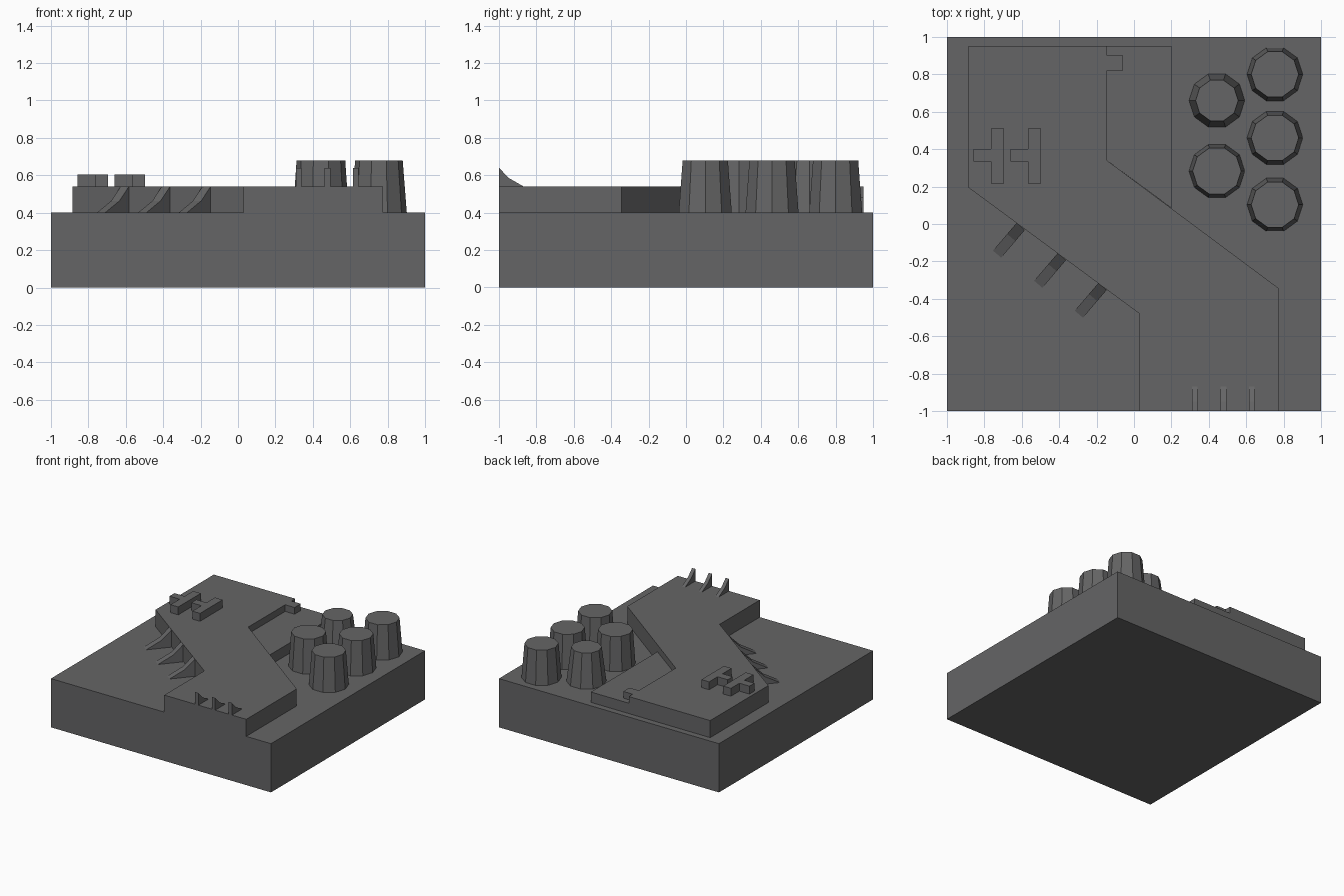
import bpy, bmesh, math
from mathutils import Matrix, Vector

if "Cube" in bpy.data.objects:
    bpy.data.objects.remove(bpy.data.objects["Cube"])

stone = bpy.data.materials.new("dark grey")
stone.diffuse_color = (0.13, 0.13, 0.132, 1)
stone.use_nodes = True
stone.node_tree.nodes["Principled BSDF"].inputs["Base Color"].default_value = stone.diffuse_color


def finish(bm, name):
    bmesh.ops.recalc_face_normals(bm, faces=bm.faces)
    mesh = bpy.data.meshes.new(name)
    bm.to_mesh(mesh)
    bm.free()
    mesh.materials.append(stone)
    obj = bpy.data.objects.new(name, mesh)
    bpy.context.collection.objects.link(obj)
    return obj


def prism(name, outline, start, depth):
    """Extrude a flat outline of 3D points from start along depth."""
    bm = bmesh.new()
    face = bm.faces.new([bm.verts.new(Vector(p) + Vector(start)) for p in outline])
    res = bmesh.ops.extrude_face_region(bm, geom=[face], use_keep_orig=True)
    verts = [v for v in res["geom"] if isinstance(v, bmesh.types.BMVert)]
    bmesh.ops.translate(bm, verts=verts, vec=depth)
    return finish(bm, name)


def slab(name, points, z0, z1):
    return prism(name, [(x, y, 0) for x, y in points], (0, 0, z0), (0, 0, z1 - z0))


def fin(name, foot, direction, length, width, z0, height):
    """Concave buttress: tall at foot, dropping to z0 along direction."""
    d = Vector((direction[0], direction[1], 0)).normalized()
    side = Vector((-d.y, d.x, 0)) * width
    profile = [(0, 0), (length, 0), (length * 0.4, height * 0.45), (0, height)]
    pts = [d * a + Vector((0, 0, b)) for a, b in profile]
    return prism(name, pts, Vector((foot[0], foot[1], z0)) - side / 2, side)


# Square base block
slab("base", [(-1, -1), (1, -1), (1, 1), (-1, 1)], 0, 0.4)

# Raised zigzag platform with small side tab
slab("platform", [(-0.885, 0.95), (-0.145, 0.95), (-0.145, 0.9), (-0.06, 0.9),
                  (-0.06, 0.82), (-0.145, 0.82), (-0.145, 0.34), (0.775, -0.345),
                  (0.775, -1), (0.03, -1), (0.03, -0.48), (-0.885, 0.195)], 0.4, 0.54)

# Lower step beside the platform
slab("lower_step", [(-0.145, 0.95), (-0.145, 0.34), (0.2, 0.085), (0.2, 0.95)], 0.4, 0.485)

# T-shaped raised blocks
for i, x in enumerate((-0.765, -0.567)):
    slab(f"tee_block_{i + 1}", [(x, 0.217), (x + 0.07, 0.217), (x + 0.07, 0.51), (x, 0.51),
                                (x, 0.4), (x - 0.092, 0.4), (x - 0.092, 0.335), (x, 0.335)],
         0.54, 0.605)

# Fins along the front edge
for i, x in enumerate((0.325, 0.478, 0.63)):
    fin(f"front_fin_{i + 1}", (x, -1), (0, 1), 0.132, 0.03, 0.54, 0.1)

# Buttress fins against the diagonal wall, rooted slightly inside it
for i, foot in enumerate(((-0.605, -0.013), (-0.385, -0.174), (-0.168, -0.334))):
    fin(f"side_fin_{i + 1}", foot, (-0.65, -0.76), 0.195, 0.058, 0.4, 0.14)

# Tapered ten-sided posts
posts = [(0.753, 0.8, 0.127), (0.753, 0.46, 0.127), (0.753, 0.103, 0.127),
         (0.443, 0.66, 0.114), (0.443, 0.283, 0.13)]
for i, (x, y, r) in enumerate(posts):
    bm = bmesh.new()
    bmesh.ops.create_cone(bm, cap_ends=True, segments=10, radius1=0.149, radius2=r, depth=0.28,
                          matrix=Matrix.Translation((x, y, 0.54)) @ Matrix.Rotation(math.pi / 2, 4, 'Z'))
    # keep a corner pointing along x
    v = max(bm.verts, key=lambda v: v.co.x)
    ang = math.atan2(v.co.y - y, v.co.x - x)
    bmesh.ops.rotate(bm, verts=bm.verts, cent=(x, y, 0), matrix=Matrix.Rotation(-ang, 3, 'Z'))
    finish(bm, f"post_{i + 1}")
